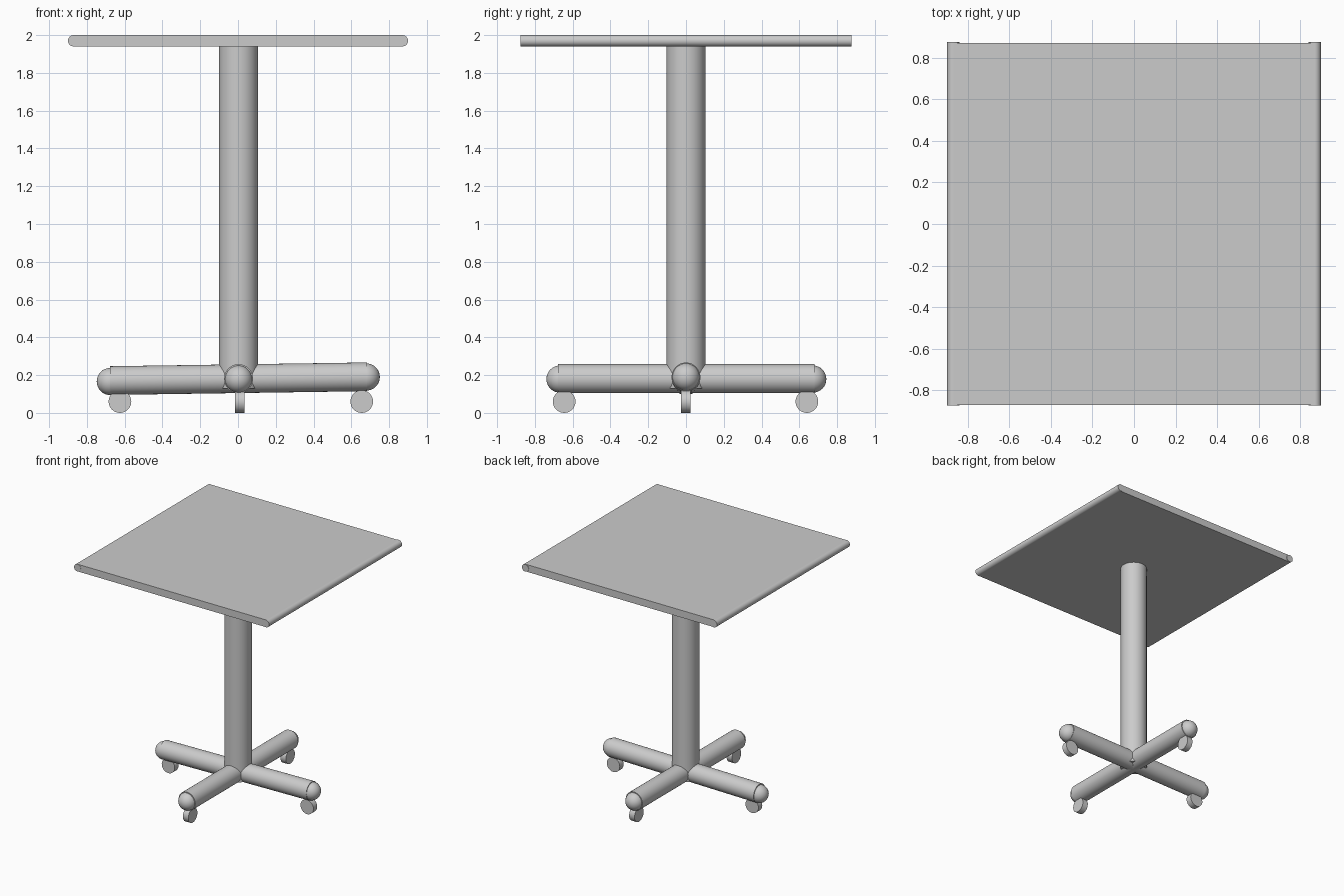
import bpy
from math import pi
from mathutils import Vector

if "Cube" in bpy.data.objects:
    bpy.data.objects.remove(bpy.data.objects["Cube"])


def finish(name, smooth=True):
    ob = bpy.context.object
    ob.name = name
    if smooth:
        bpy.ops.object.shade_smooth_by_angle(angle=pi / 6)
    return ob


def rod(name, a, b, r, sides=48):
    """Cylinder from point a to point b."""
    a, b = Vector(a), Vector(b)
    d = b - a
    bpy.ops.mesh.primitive_cylinder_add(
        vertices=sides, radius=r, depth=d.length, location=(a + b) / 2,
        rotation=d.to_track_quat('Z', 'Y').to_euler())
    return finish(name)


def ball(name, loc, r):
    bpy.ops.mesh.primitive_uv_sphere_add(segments=32, ring_count=16, radius=r, location=loc)
    return finish(name)


# Table top with a rounded rail along each side
bpy.ops.mesh.primitive_cube_add(size=1, location=(0, 0, 1.97))
top = bpy.context.object
top.name = "table_top"
top.scale = (1.74, 1.745, 0.06)
for side, x in (("left", -0.87), ("right", 0.87)):
    rod(side + "_edge_rail", (x, -0.875, 1.97), (x, 0.877, 1.97), 0.03, 32)

# Central column
rod("column", (0.003, 0, 0.128), (0.003, 0, 1.95), 0.103, 64)

# Crossed base arms; the left-right one leans slightly
rod("side_arm", (-0.677, 0, 0.171), (0.683, 0, 0.191), 0.076)
rod("depth_arm", (0.003, -0.677, 0.181), (0.003, 0.68, 0.181), 0.077)

# Ball ends and caster wheels: name, ball centre, wheel centre, wheel axis
feet = (
    ("left", (-0.676, 0, 0.166), (-0.625, -0.002, 0.06), (0, 1, 0)),
    ("right", (0.679, 0, 0.190), (0.655, -0.002, 0.06), (0, 1, 0)),
    ("front", (0.003, -0.667, 0.179), (0.01, -0.645, 0.06), (1, 0, 0)),
    ("back", (0.003, 0.671, 0.179), (0.01, 0.64, 0.06), (1, 0, 0)),
)
for name, end, wheel, axis in feet:
    ball(name + "_arm_end", end, 0.072)
    c, half = Vector(wheel), Vector(axis) * 0.025
    rod(name + "_caster_wheel", c - half, c + half, 0.06, 32)
